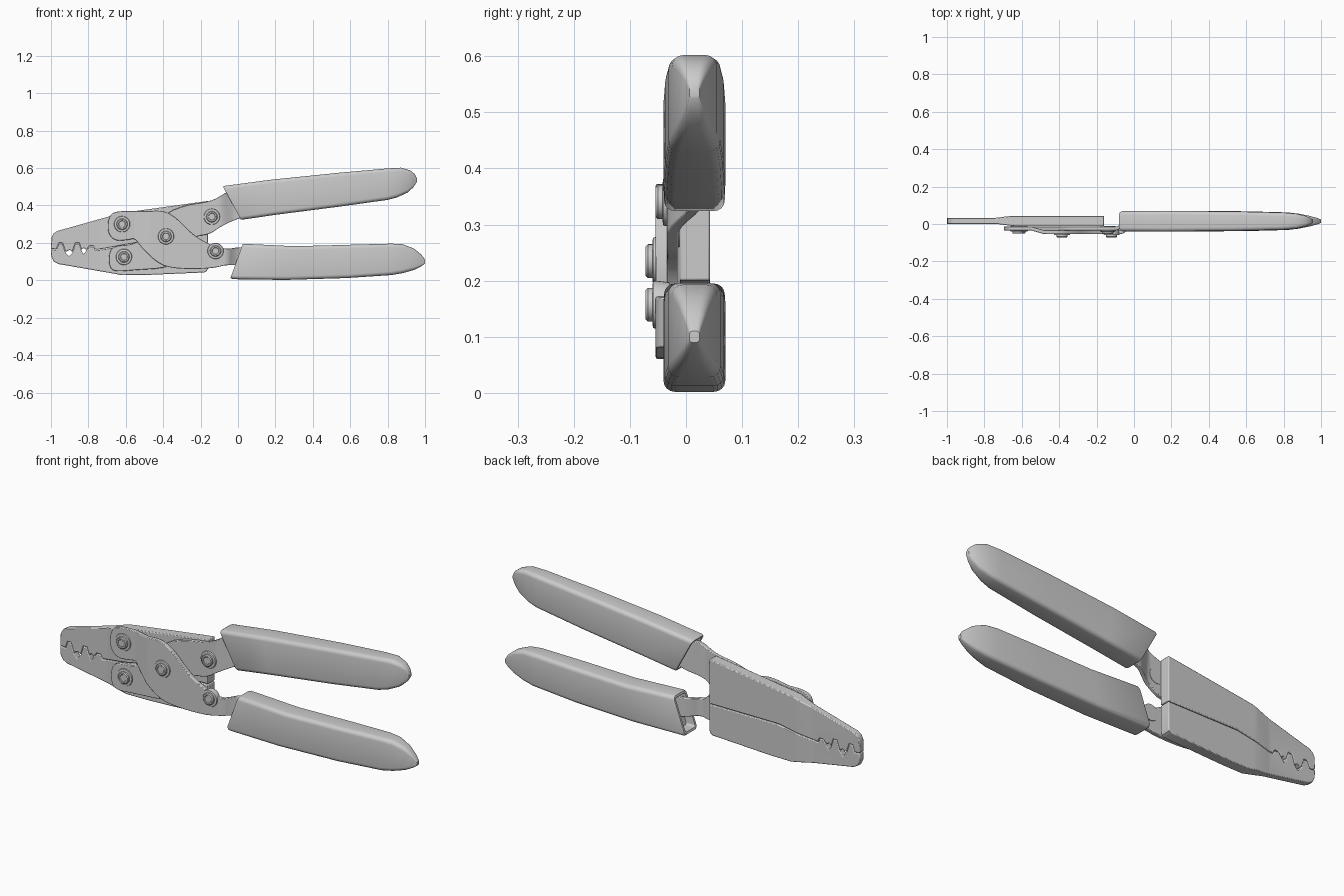
import bpy, bmesh, math
from mathutils import Vector

if "Cube" in bpy.data.objects:
    bpy.data.objects.remove(bpy.data.objects["Cube"])


def finish(name, bm, bevel=0.0, angle=35):
    bmesh.ops.recalc_face_normals(bm, faces=bm.faces[:])
    me = bpy.data.meshes.new(name)
    bm.to_mesh(me)
    bm.free()
    ob = bpy.data.objects.new(name, me)
    bpy.context.collection.objects.link(ob)
    if bevel:
        m = ob.modifiers.new("edge_round", 'BEVEL')
        m.width, m.segments, m.limit_method = bevel, 2, 'ANGLE'
        m.angle_limit = math.radians(50)
    bpy.ops.object.select_all(action='DESELECT')
    ob.select_set(True)
    bpy.context.view_layer.objects.active = ob
    bpy.ops.object.shade_smooth_by_angle(angle=math.radians(angle))
    return ob


def lerp(x, table):
    if x <= table[0][0]:
        return table[0][1]
    for (a, ya), (b, yb) in zip(table, table[1:]):
        if x <= b:
            return ya + (yb - ya) * (x - a) / (b - a)
    return table[-1][1]


def chaikin(pts, n=2):
    for _ in range(n):
        out = []
        for i, (x, z) in enumerate(pts):
            u, w = pts[(i + 1) % len(pts)]
            out += [(.75 * x + .25 * u, .75 * z + .25 * w),
                    (.25 * x + .75 * u, .25 * z + .75 * w)]
        pts = out
    return pts


def slab(name, pts, front, back, bevel=0.0):
    """Side profile given thickness, with front and back depth varying along x."""
    bm = bmesh.new()
    f = bm.faces.new([bm.verts.new((x, 0, z)) for x, z in pts])
    ext = bmesh.ops.extrude_face_region(bm, geom=[f])['geom']
    for v in ext:
        if isinstance(v, bmesh.types.BMVert):
            v.co.y = 1
    for x in sorted({p[0] for p in front + back}):
        bmesh.ops.bisect_plane(bm, geom=bm.verts[:] + bm.edges[:] + bm.faces[:],
                               dist=1e-5, plane_co=(x, 0, 0), plane_no=(1, 0, 0))
    for v in bm.verts:
        a, b = lerp(v.co.x, front), lerp(v.co.x, back)
        v.co.y = a + (b - a) * v.co.y
    return finish(name, bm, bevel)


def grip(name, stations, yc=0.015, k=5):
    """Loft of rounded rectangles between top and bottom edge points."""
    bm = bmesh.new()
    rings = []
    for xt, zt, xb, zb, w in stations:
        top, bot = Vector((xt, yc, zt)), Vector((xb, yc, zb))
        mid, h = (top + bot) / 2, (top - bot).length / 2
        d = (top - bot).normalized()
        r = min(0.02, .6 * h, .6 * w)
        ring = []
        for c, (su, sv) in enumerate([(1, 1), (-1, 1), (-1, -1), (1, -1)]):
            for i in range(k):
                t = (c + i / (k - 1)) * math.pi / 2
                u = su * (h - r) + r * math.cos(t)
                v = sv * (w - r) + r * math.sin(t)
                ring.append(bm.verts.new(mid + d * u + Vector((0, v, 0))))
        rings.append(ring)
    for a, b in zip(rings, rings[1:]):
        for i in range(len(a)):
            j = (i + 1) % len(a)
            bm.faces.new((a[i], a[j], b[j], b[i]))
    bm.faces.new(rings[-1])
    mouth = bm.faces.new(rings[0])
    bmesh.ops.recalc_face_normals(bm, faces=bm.faces[:])
    # hollow mouth where the steel arm enters
    bmesh.ops.inset_region(bm, faces=[mouth], thickness=0.011)
    inner = bmesh.ops.extrude_face_region(bm, geom=[mouth])['geom']
    bmesh.ops.translate(bm, vec=(0.05, 0, 0.0),
                        verts=[g for g in inner if isinstance(g, bmesh.types.BMVert)])
    bmesh.ops.delete(bm, geom=[mouth], context='FACES_ONLY')
    return finish(name, bm)


def rivet(name, x, z, y, n=32):
    """Washer and domed head turned around the y axis."""
    prof = [(.04, y + .025), (.043, y), (.041, y - .005), (.030, y - .006),
            (.030, y - .014), (.026, y - .018), (.019, y - .018), (.017, y - .016)]
    bm = bmesh.new()
    rings = [[bm.verts.new((x + r * math.cos(2 * math.pi * i / n), yy,
                            z + r * math.sin(2 * math.pi * i / n))) for i in range(n)]
             for r, yy in prof]
    for a, b in zip(rings, rings[1:]):
        for i in range(n):
            j = (i + 1) % n
            bm.faces.new((a[i], a[j], b[j], b[i]))
    bm.faces.new(rings[0])
    bm.faces.new(rings[-1])
    return finish(name, bm)


# jaws: thin toothed tip, thicker body
jaw_front = [(-.73, 0), (-.64, -.012)]
jaw_back = [(-.74, .033), (-.66, .043)]
teeth = [(-1, .169), (-.97, .165), (-.958, .2), (-.938, .2), (-.922, .152), (-.9, .163),
         (-.885, .152), (-.87, .2), (-.848, .2), (-.837, .163), (-.825, .173),
         (-.81, .163), (-.794, .184), (-.772, .184), (-.762, .163), (-.725, .168)]
low_teeth = [(x, z - .003) for x, z in teeth]
low_teeth[5] = (-.904, .127)
low_teeth[10] = (-.825, .138)
slab("upper_jaw", teeth + [(-.55, .2), (-.16, .2), (-.16, .424), (-.3, .405), (-.6, .363),
     (-.64, .357), (-.67, .347), (-.965, .264), (-.985, .252), (-.997, .23)],
     jaw_front, jaw_back, .004)
slab("lower_jaw", low_teeth + [(-.55, .196), (-.16, .196), (-.16, .065), (-.166, .05), (-.18, .042),
     (-.5, .028), (-.62, .027), (-.66, .035), (-.96, .087), (-.985, .1), (-.998, .125)],
     jaw_front, jaw_back, .004)

# crossing handle arms, bent back where they enter the grips
low_arm = chaikin([(-.69, .35), (-.64, .372), (-.5, .368), (-.40, .375), (-.33, .335), (-.25, .25),
                   (-.16, .195), (-.07, .165), (.02, .18), (.15, .165), (.15, .05),
                   (-.03, .09), (-.15, .06), (-.36, .062), (-.44, .10), (-.52, .18),
                   (-.55, .225), (-.59, .215), (-.66, .21), (-.70, .26)])
up_arm = chaikin([(-.69, .075), (-.66, .045), (-.55, .055), (-.38, .065), (-.30, .12),
                  (-.24, .235), (-.15, .245), (-.09, .29), (.01, .335), (.15, .36),
                  (.15, .49), (-.05, .48), (-.11, .44), (-.16, .42), (-.27, .405), (-.39, .36),
                  (-.50, .225), (-.57, .19), (-.66, .185), (-.69, .15)])


def bent(base, start):
    bend = [(start, base), (start + .02, base + .007), (start + .065, -.003), (start + .085, .004)]
    return bend, [(x, y + .021) for x, y in bend]


f, b = bent(-.054, -.07)
slab("lower_handle_arm", low_arm, [(-.55, -.034), (-.48, -.054)] + f,
     [(-.55, -.013), (-.48, -.033)] + b, .003)
f, b = bent(-.034, -.095)
slab("upper_handle_arm", up_arm, f, b, .003)

# grips
grip("upper_grip", [(-.08, .50, .015, .325, .05), (-.07, .505, .022, .324, .054),
     (.17, .537, .2, .35, .055), (.54, .575, .55, .395, .052), (.8, .598, .8, .43, .046),
     (.87, .602, .85, .443, .040), (.92, .588, .905, .468, .028),
     (.945, .568, .937, .497, .017), (.957, .545, .956, .525, .009)])
grip("lower_grip", [(.025, .193, -.04, .014, .05), (.035, .195, -.03, .006, .054),
     (.3, .182, .25, .002, .055), (.6, .19, .58, .012, .053), (.82, .196, .82, .028, .047),
     (.88, .193, .88, .038, .040), (.94, .17, .94, .055, .028),
     (.98, .138, .98, .075, .017), (1, .11, 1, .09, .009)])

# rivets
for name, x, z, y in [("upper_jaw_rivet", -.62, .30, -.034), ("lower_jaw_rivet", -.61, .125, -.034),
                      ("pivot_rivet", -.385, .235, -.054), ("upper_arm_rivet", -.14, .34, -.036),
                      ("lower_arm_rivet", -.12, .157, -.054)]:
    rivet(name, x, z, y)
